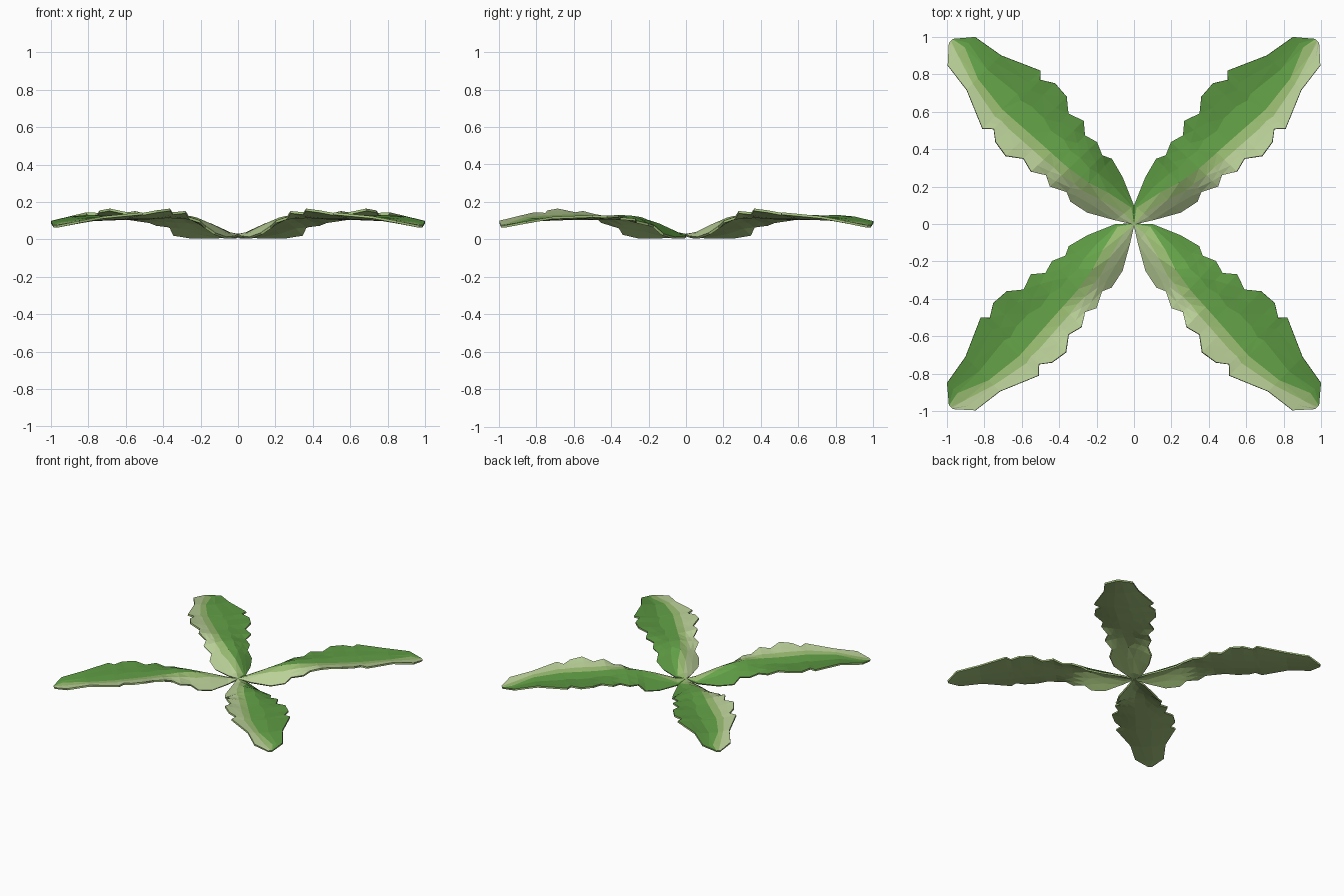
import bpy, bmesh, math
from mathutils import Matrix

if "Cube" in bpy.data.objects:
    bpy.data.objects.remove(bpy.data.objects["Cube"])


def srgb(r, g, b):
    return [((c / 255 + 0.055) / 1.055) ** 2.4 for c in (r, g, b)] + [1.0]


def material(name, rgb):
    m = bpy.data.materials.new(name)
    m.use_nodes = True
    col = srgb(*rgb)
    m.diffuse_color = col
    bsdf = m.node_tree.nodes["Principled BSDF"]
    bsdf.inputs["Base Color"].default_value = col
    bsdf.inputs["Roughness"].default_value = 0.9
    return m


MATS = [material("deep leaf green", (91, 151, 65)),
        material("leaf green", (100, 163, 72)),
        material("light green band", (154, 189, 114)),
        material("pale sage", (186, 208, 152)),
        material("underside sage", (165, 195, 124))]

# Edge profiles along the leaf: (distance, half width, height)
LEFT = [(0, .003, .03), (.07, .07, .018), (.22, .134, .014), (.33, .163, .03), (.38, .14, .075),
        (.45, .17, .085), (.52, .15, .10), (.58, .20, .112), (.665, .17, .118), (.735, .226, .13),
        (.83, .233, .128), (.90, .19, .13), (.933, .226, .13), (1.14, .134, .122),
        (1.309, .105, .098), (1.385, .015, .075)]
RIGHT = [(0, .003, .03), (.085, .057, .018), (.22, .134, .014), (.325, .156, .035), (.375, .134, .07),
         (.46, .177, .10), (.516, .148, .12), (.587, .19, .152), (.665, .17, .145), (.742, .226, .165),
         (.834, .212, .155), (.89, .17, .142), (.933, .212, .145), (1.14, .125, .125),
         (1.305, .104, .10), (1.385, .015, .075)]
# Height of the midrib, and the sideways position of the colour boundary
RIB = [(0, .03), (.07, .038), (.22, .09), (.35, .127), (.45, .135), (.6, .122),
       (.75, .115), (.93, .115), (1.14, .109), (1.31, .088), (1.4, .075)]
BOUNDARY = [(0, .0), (.085, .057), (.19, .045), (.25, -.005), (.33, -.015), (.47, -.038), (.62, -.045),
            (.93, -.065), (1.08, -.057), (1.22, -.02), (1.31, .03), (1.4, .02)]


def sample(table, u):
    for (a, p), (b, q) in zip(table, table[1:]):
        if u <= b:
            return p + (q - p) * (u - a) / (b - a)
    return table[-1][1]


def station(left, right):
    """Seven points across the leaf, from the left edge to the right edge."""
    lu, lv, lz = left
    ru, rv, rz = right
    rv = -rv
    um = (lu + ru) / 2
    b = max(min(sample(BOUNDARY, um), lv * .85), rv * .6)
    c = b + max(-.055, (rv - b) * .45)
    rib = sample(RIB, um)
    pts = []
    for v in (lv, lv + (b - lv) * .3, lv + (b - lv) * .6, b, c, (c + rv) / 2, rv):
        edge, ez = (lv, lz) if v > 0 else (rv, rz)
        t = abs(v / edge)
        u = um + ((lu if v > 0 else ru) - um) * t
        pts.append((u, v, rib + (ez - rib) * t ** 1.4))
    return pts


STRIPS = [0, 0, 1, 2, 3, 3]     # colour of each strip between neighbouring points


def leaf(name, angle, mirrored):
    bm = bmesh.new()
    rows = [[bm.verts.new(p) for p in station(l, r)] for l, r in zip(LEFT, RIGHT)]
    for a, b in zip(rows, rows[1:]):
        for i, mat in enumerate(STRIPS):
            f = bm.faces.new((a[i], a[i + 1], b[i + 1], b[i]))
            f.material_index = mat
    bmesh.ops.triangulate(bm, faces=bm.faces[:])
    mat = Matrix.Rotation(math.radians(angle), 4, 'Z')
    if mirrored:
        mat = Matrix.Diagonal((-1, 1, 1, 1)) @ mat
    bm.transform(mat)
    bm.normal_update()
    for f in bm.faces:
        if f.normal.z < 0:
            f.normal_flip()
    me = bpy.data.meshes.new(name)
    bm.to_mesh(me)
    bm.free()
    for m in MATS:
        me.materials.append(m)
    ob = bpy.data.objects.new(name, me)
    bpy.context.collection.objects.link(ob)
    # Thin body with its own underside colour
    s = ob.modifiers.new("thickness", 'SOLIDIFY')
    s.thickness = .013
    s.offset = -1
    s.material_offset = 4
    s.material_offset_rim = 4


leaf("back_left_leaf", 45, False)
leaf("front_left_leaf", -45, False)
leaf("back_right_leaf", 45, True)
leaf("front_right_leaf", -45, True)
